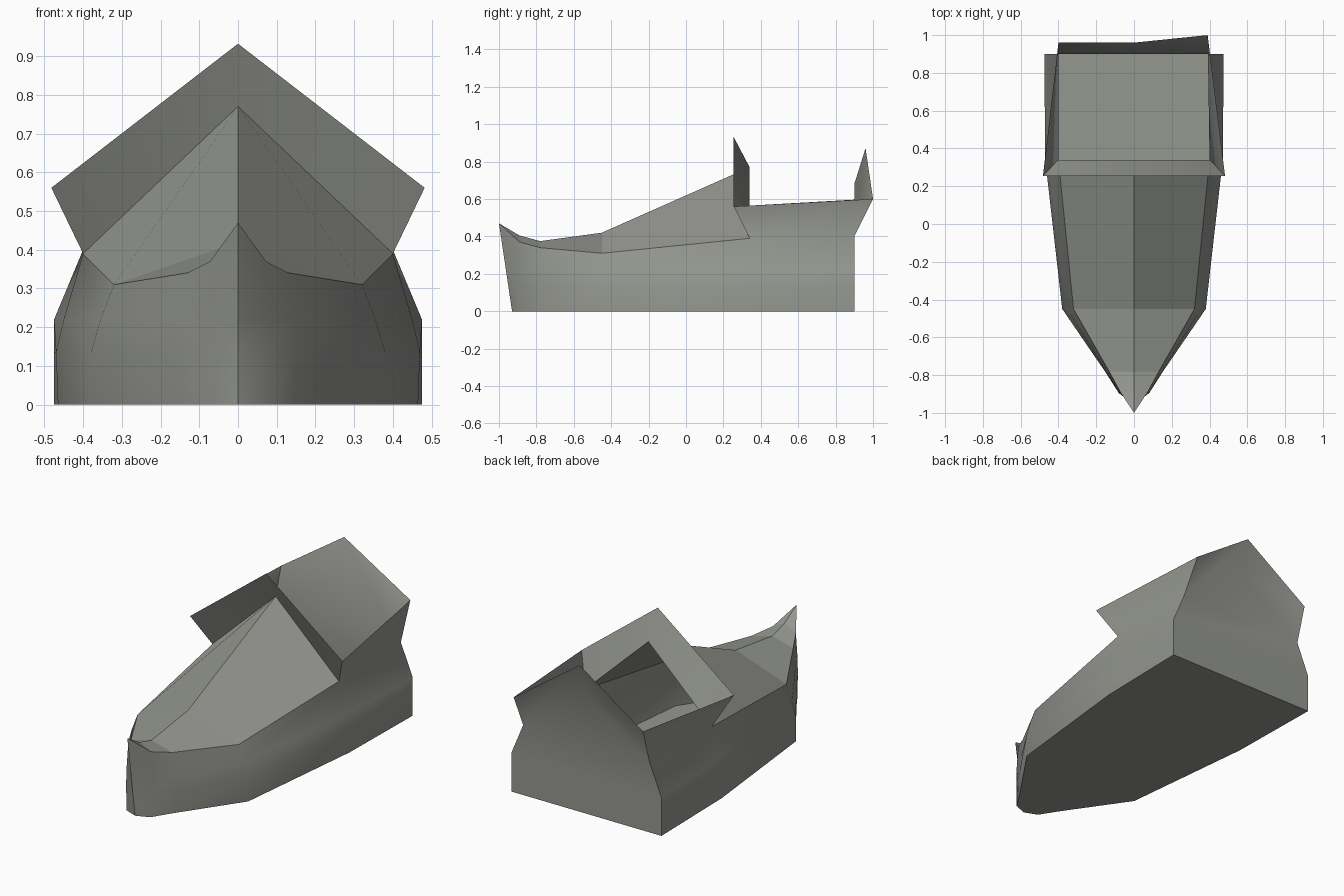
import bpy, bmesh, math
from mathutils import Vector

if "Cube" in bpy.data.objects:
    bpy.data.objects.remove(bpy.data.objects["Cube"])

grey = bpy.data.materials.new("warm grey")
grey.diffuse_color = (0.30, 0.31, 0.28, 1)
grey.use_nodes = True
grey.node_tree.nodes["Principled BSDF"].inputs["Base Color"].default_value = grey.diffuse_color


def make_object(name, faces, smooth_angle=None):
    """Build one mesh from a list of polygons, welding shared corners."""
    bm = bmesh.new()
    for pts in faces:
        bm.faces.new([bm.verts.new(p) for p in pts])
    bmesh.ops.remove_doubles(bm, verts=bm.verts, dist=0.0005)
    bmesh.ops.recalc_face_normals(bm, faces=bm.faces)
    me = bpy.data.meshes.new(name)
    bm.to_mesh(me)
    bm.free()
    me.materials.append(grey)
    ob = bpy.data.objects.new(name, me)
    bpy.context.collection.objects.link(ob)
    if smooth_angle:
        bpy.ops.object.select_all(action='DESELECT')
        ob.select_set(True)
        bpy.context.view_layer.objects.active = ob
        bpy.ops.object.shade_smooth_by_angle(angle=math.radians(smooth_angle))
    return ob


def flip(p):
    return Vector((-p[0], p[1], p[2]))


def strip(a, b):
    """Quads between two rows of points, dropping collapsed corners."""
    out = []
    for i in range(len(a) - 1):
        quad = []
        for p in (a[i], a[i + 1], b[i + 1], b[i]):
            if all((Vector(p) - Vector(q)).length > 1e-4 for q in quad):
                quad.append(p)
        if len(quad) > 2:
            out.append(quad)
    return out


# Hull stations, bow to stern:
# keel y, sheer y, half widths at four levels, sheer height, deck ridge height
stations = [
    (-.93, -1.0, (0, 0, 0, 0), .47, .47),
    (-.90, -.89, (.075, .08, .08, .072), .37, .405),
    (-.79, -.78, (.145, .15, .145, .132), .34, .375),
    (-.45, -.45, (.38, .38, .355, .32), .31, .42),
    (.34, .34, (.465, .47, .45, .40), .39, .77),
    (.90, .90, (.475, .475, .475, .40), .40, .68),
]


def section(s):
    y0, y1, widths, top, _ = s
    return [Vector((w, y0 + (y1 - y0) * z / top, z))
            for w, z in zip(widths, (0, .135, .22, top))]


right = [section(s) for s in stations]
left = [[flip(p) for p in row] for row in right]

# Hull sides, flat bottom and transom
hull = []
for side in (right, left):
    for a, b in zip(side, side[1:]):
        hull += strip(a, b)
hull += strip([r[0] for r in right], [l[0] for l in left])
stern_peak = Vector((0, .90, .68))
hull += strip(right[-1], left[-1])
hull.append([right[-1][3], stern_peak, left[-1][3]])

# Flared rim around the open well, continuing the hull sides and transom
front_peak = Vector((0, .34, .77))
base = [front_peak, right[4][3], right[5][3], stern_peak, left[5][3], left[4][3], front_peak]
rim = [Vector(p) for p in ((0, .255, .932), (.482, .255, .56), (.39, 1.0, .60),
                           (0, .96, .872), (-.40, .96, .60), (-.482, .255, .56),
                           (0, .255, .932))]
hull += strip(base, rim)
make_object("hull", hull, 55)

# Ridged foredeck, bow to the front of the well
ridge = [Vector((0, s[1], s[4])) for s in stations[:5]]
deck = []
for side in (right, left):
    deck += strip([row[3] for row in side[:5]], ridge)
deck_ob = make_object("foredeck", deck)

# Make sure the deck faces upward
if sum(p.normal.z for p in deck_ob.data.polygons) < 0:
    deck_ob.data.flip_normals()
